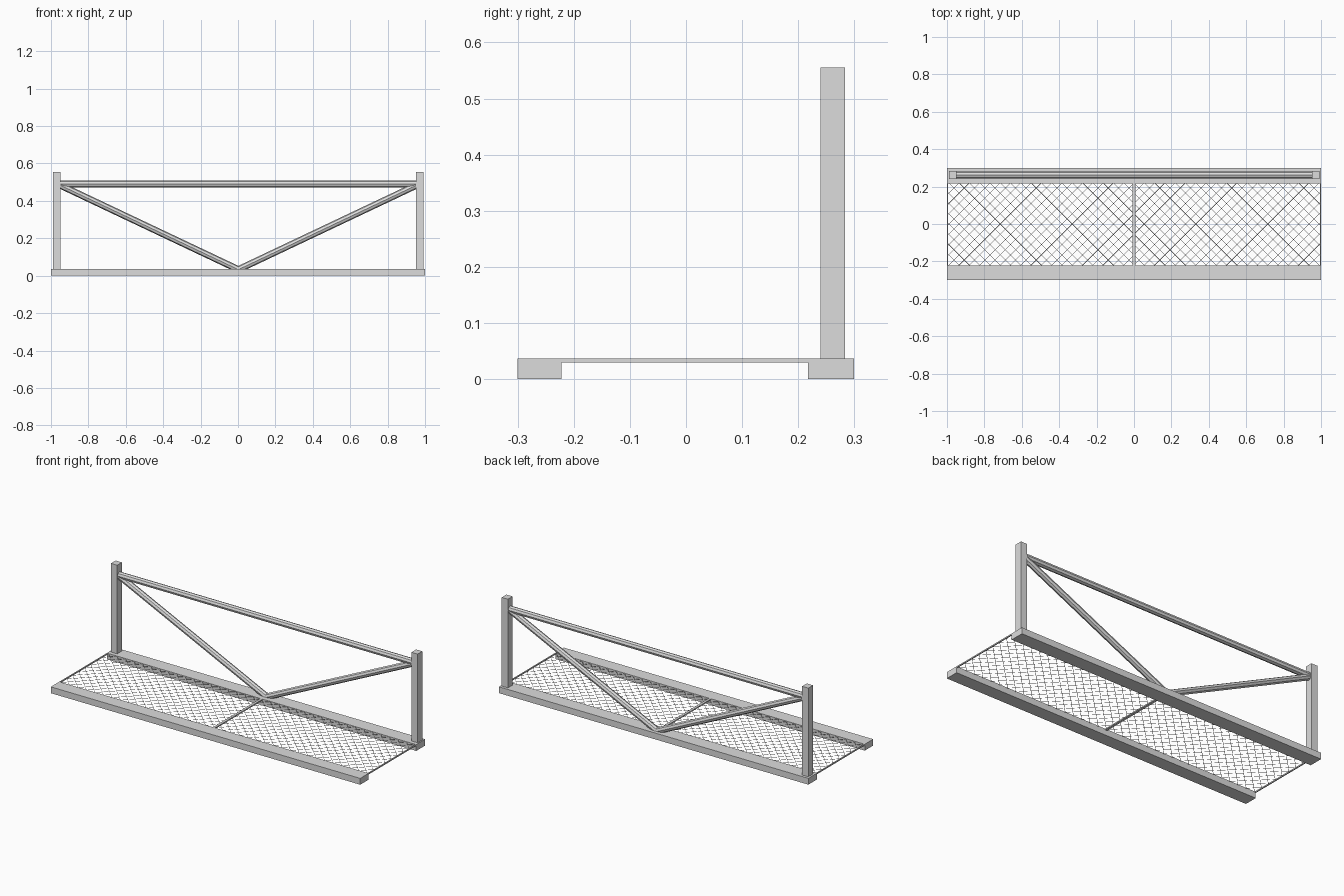
import bpy, bmesh
from mathutils import Vector

if "Cube" in bpy.data.objects:
    bpy.data.objects.remove(bpy.data.objects["Cube"])

steel = bpy.data.materials.new("light_grey_steel")
steel.diffuse_color = (0.72, 0.72, 0.72, 1)
steel.use_nodes = True
steel.node_tree.nodes["Principled BSDF"].inputs["Base Color"].default_value = steel.diffuse_color


def finish(name, bm):
    me = bpy.data.meshes.new(name)
    bm.to_mesh(me)
    bm.free()
    ob = bpy.data.objects.new(name, me)
    bpy.context.collection.objects.link(ob)
    me.materials.append(steel)
    return ob


def box(name, lo, hi):
    bm = bmesh.new()
    bmesh.ops.create_cube(bm, size=1)
    for v in bm.verts:
        v.co = [(a + b) / 2 + c * (b - a) for a, b, c in zip(lo, hi, v.co)]
    return finish(name, bm)


def add_tube(bm, a, b, r, sides):
    a, b = Vector(a), Vector(b)
    d = b - a
    mat = d.to_track_quat('Z', 'Y').to_matrix().to_4x4()
    mat.translation = (a + b) / 2
    bmesh.ops.create_cone(bm, cap_ends=True, segments=sides, radius1=r,
                          radius2=r, depth=d.length, matrix=mat)


def tube(name, a, b, r, sides=8):
    bm = bmesh.new()
    add_tube(bm, a, b, r, sides)
    return finish(name, bm)


# Floor side beams
box("front_beam", (-1, -0.30, 0), (1, -0.222, 0.037))
box("back_beam", (-1, 0.217, 0), (1, 0.299, 0.037))

# Guard rail: posts, top rail and V braces
RAIL_Y, MID_X = 0.262, 0.002
for side, s in (("left", -1), ("right", 1)):
    x0, x1 = sorted((MID_X + s * 0.951, MID_X + s * 0.991))
    box(side + "_post", (x0, 0.24, 0.037), (x1, 0.283, 0.555))
    tube(side + "_brace", (MID_X, RAIL_Y, 0.033),
         (MID_X + s * 0.955, RAIL_Y, 0.485), 0.018)
tube("top_rail", (MID_X - 0.955, RAIL_Y, 0.490),
     (MID_X + 0.955, RAIL_Y, 0.490), 0.0185)

# Cross bars at the ends and middle of the mesh
Y0, Y1 = -0.222, 0.217
for name, x, w in (("left_end_bar", -0.997, 0.003), ("middle_bar", 0, 0.007),
                   ("right_end_bar", 0.997, 0.003)):
    box(name, (x - w, Y0 - 0.005, 0.030), (x + w, Y1 + 0.005, 0.037))

# Diagonal wire mesh, clipped to the floor opening
X = 0.996
PITCH = 0.055
bm = bmesh.new()
for s in (-1, 1):
    n = int(1.3 / PITCH)
    for i in range(-n, n + 1):
        c = i * PITCH
        # wire follows x = c + s * y
        ends = sorted((s * (-X - c), s * (X - c)))
        ya, yb = max(Y0, ends[0]), min(Y1, ends[1])
        if yb - ya > 0.01:
            z = 0.034 + s * 0.0005
            add_tube(bm, (c + s * ya, ya, z), (c + s * yb, yb, z), 0.0011, 4)
finish("wire_mesh", bm)
